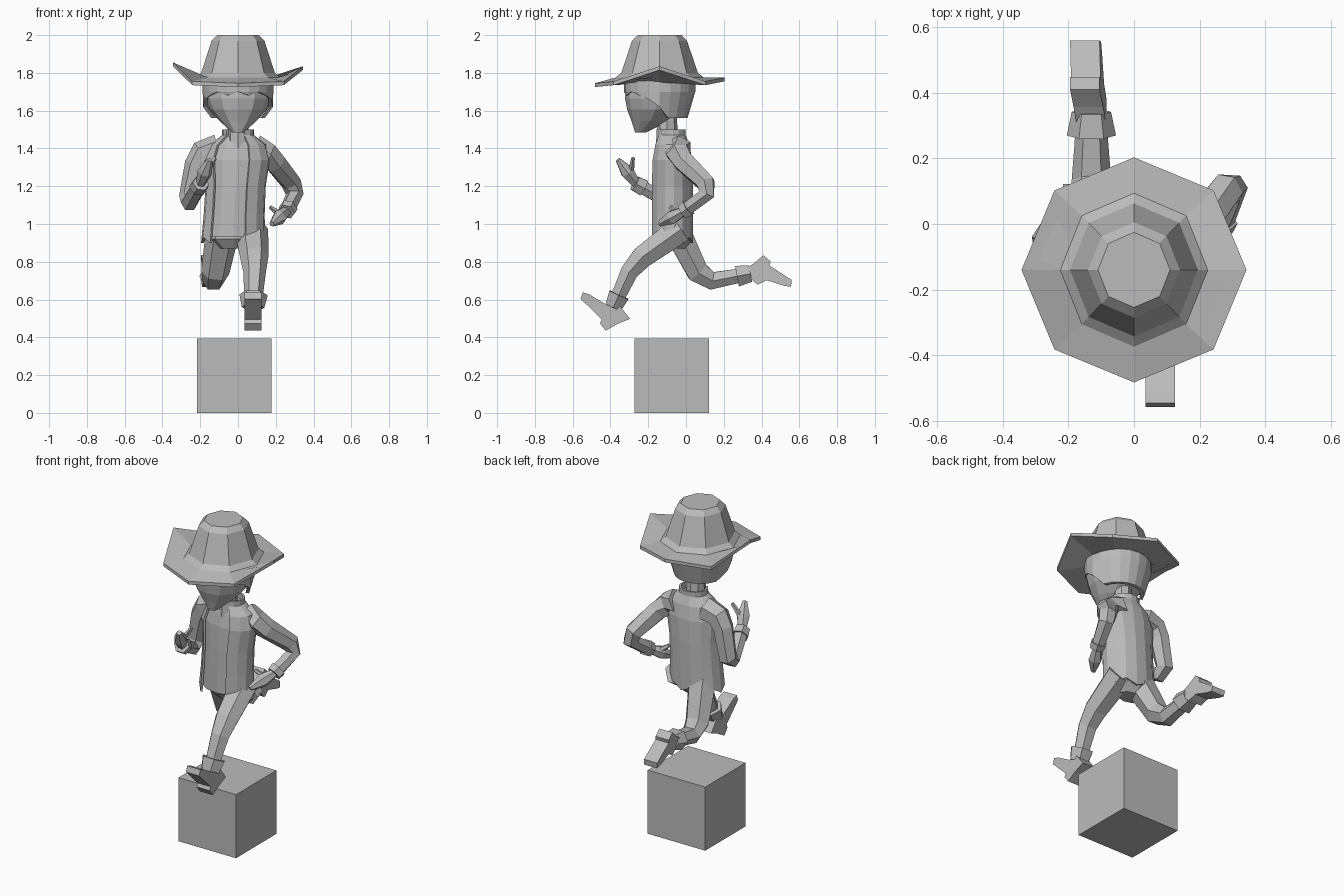
import bpy
import bmesh
from math import sin, cos, pi, tau
from mathutils import Vector

if "Cube" in bpy.data.objects:
    bpy.data.objects.remove(bpy.data.objects["Cube"], do_unlink=True)

grey = bpy.data.materials.new("plain_grey")
grey.use_nodes = True
grey.diffuse_color = (0.5, 0.5, 0.5, 1)
shader = grey.node_tree.nodes["Principled BSDF"]
shader.inputs["Base Color"].default_value = grey.diffuse_color


def finish(name, bm):
    bmesh.ops.recalc_face_normals(bm, faces=bm.faces)
    mesh = bpy.data.meshes.new(name)
    bm.to_mesh(mesh)
    bm.free()
    mesh.materials.append(grey)
    part = bpy.data.objects.new(name, mesh)
    bpy.context.collection.objects.link(part)
    return part


def loft(name, rings, closed=True, caps=True):
    """Skin a list of rings that have equal point counts."""
    bm = bmesh.new()
    rows = [[bm.verts.new(point) for point in ring] for ring in rings]
    count = len(rows[0])
    for lower, upper in zip(rows, rows[1:]):
        for i in range(count if closed else count - 1):
            j = (i + 1) % count
            bm.faces.new((lower[i], lower[j], upper[j], upper[i]))
    if caps:
        bm.faces.new(rows[0])
        bm.faces.new(rows[-1])
    return finish(name, bm)


def spread(start, end, steps):
    return [start + (end - start) * i / (steps - 1) for i in range(steps)]


def full_turn(sides):
    return [tau * i / sides for i in range(sides)]


def oval(center, width, depth, angles):
    return [Vector(center) + Vector((width * cos(a), depth * sin(a), 0)) for a in angles]


def limb(name, joints, start, end, flat=1.0, sides=6):
    """Tapered tube through the joints, each bend cut into two rings."""
    path = [joints[0]]
    for before, joint, after in zip(joints, joints[1:], joints[2:]):
        path += [joint.lerp(before, 0.2), joint.lerp(after, 0.2)]
    path.append(joints[-1])
    rings = []
    for i, (point, radius) in enumerate(zip(path, spread(start, end, len(path)))):
        ahead = path[min(i + 1, len(path) - 1)] - point
        behind = point - path[max(i - 1, 0)]
        along = (ahead.normalized() + behind.normalized()).normalized()
        across = (Vector((1, 0, 0)) - along * along.x).normalized()
        deep = along.cross(across) * flat
        rings.append([point + (across * cos(a) + deep * sin(a)) * radius
                      for a in full_turn(sides)])
    return loft(name, rings)


def arm(side, shoulder, elbow, wrist, finger, thumb):
    shoulder, elbow, wrist, finger, thumb = map(Vector, (shoulder, elbow, wrist, finger, thumb))
    chest = Vector((shoulder.x / 2, shoulder.y, 1.4))
    limb(side + "_sleeve", [chest, shoulder, elbow, wrist], 0.075, 0.04)
    limb(side + "_cuff", [elbow.lerp(wrist, 0.85), elbow.lerp(wrist, 1.05)], 0.05, 0.045)
    palm = wrist.lerp(finger, 0.5)
    limb(side + "_palm", [wrist, palm], 0.025, 0.04)
    limb(side + "_fingers", [palm, finger], 0.04, 0.015)
    limb(side + "_thumb", [wrist.lerp(palm, 0.7), thumb], 0.02, 0.01, sides=5)


def leg(side, hip, knee, ankle, heel, toe):
    hip, knee, ankle, heel, toe = map(Vector, (hip, knee, ankle, heel, toe))
    limb(side + "_leg", [hip, knee, ankle], 0.09, 0.045, flat=0.9)
    limb(side + "_boot_cuff", [knee.lerp(ankle, 0.75), knee.lerp(ankle, 1.05)], 0.075, 0.06, flat=0.85)
    # Boot outline, drawn along the sole and up towards the ankle
    sole = (toe - heel).normalized()
    rise = ankle - heel
    rise = (rise - sole * rise.dot(sole)).normalized()
    length = (toe - heel).length
    outline = [(0, 0), (0.05, 0), (0.06, 0.02), (length - 0.02, 0), (length, 0.03),
               (length - 0.03, 0.05), (0.1, 0.09), (0.08, 0.14), (-0.03, 0.14), (-0.01, 0.07)]
    loft(side + "_boot", [[heel + sole * a + rise * b + Vector((x, 0, 0)) for a, b in outline]
                          for x in (-0.045, 0.045)])


# Block under the runner
bm = bmesh.new()
bmesh.ops.create_cube(bm, size=0.393)
bmesh.ops.translate(bm, verts=bm.verts, vec=(-0.02, -0.075, 0.1965))
finish("block", bm)

# Hat: octagonal crown, brim bent up at the two sides
HEAD_Y = -0.14
octagon = full_turn(8)
brim = oval((0, HEAD_Y, 1.755), 0.343, 0.343, octagon)
for i, lift in ((0, 0.08), (2, 0.02), (4, 0.1), (6, -0.01)):
    brim[i].z += lift
hat = [oval((0, HEAD_Y, 1.75), 0.18, 0.18, octagon),
       [point - Vector((0, 0, 0.02)) for point in brim], brim]
for height, radius in ((1.775, 0.225), (1.8, 0.195), (1.97, 0.14), (2, 0.11)):
    hat.append(oval((0, HEAD_Y, height), radius, radius * 1.04, octagon))
loft("hat", hat)

# Head: narrow chin set forward, rounding out to the skull
head = []
for t in spread(0, 1, 6):
    radius = 0.03 + 0.148 * sin(min(1, t * 1.5) * pi / 2)
    head.append(oval((0, HEAD_Y - 0.1 * (1 - t) ** 3, 1.485 + 0.3 * t), radius, radius, full_turn(12)))
loft("head", head)

# Hair: ragged fringe in front, longer and tucked in at the back
around = full_turn(20)
hair = [oval((0, HEAD_Y, height), 0.187, 0.189, around) for height in (1.78, 1.7)]
hair += [oval((0, HEAD_Y, 1.68), width, width, around) for width in (0.185, 0.16)]
for row in hair[2:]:
    for i, angle in enumerate(around):
        if sin(angle) > 0.2:
            row[i].z = 1.56
            row[i].x *= 0.8
            row[i].y = HEAD_Y + (row[i].y - HEAD_Y) * 0.8
        elif sin(angle) > -0.35:
            row[i].z = 1.62 + 0.04 * (i % 2)
        else:
            row[i].z += 0.02 * (i % 2)
loft("hair", hair, caps=False)

# Neck
neck = [Vector((0, -0.1, height)) for height in (1.4, 1.6)]
limb("neck", neck, 0.06, 0.05, sides=8)

# Torso: shirt inside an open jacket with a ragged hem and standing collar
shirt, jacket = [], []
front = -pi / 2
jacket_angles = spread(front + 0.4, front + tau - 0.8, 13)
torso = ((0.93, 0.15, 0.1), (1.05, 0.142, 0.1), (1.2, 0.14, 0.1),
         (1.34, 0.155, 0.095), (1.42, 0.13, 0.08), (1.47, 0.065, 0.06))
for height, width, depth in torso:
    middle = (0.05 * (height - 1.45), -0.075, height)
    shirt.append(oval(middle, width, depth, full_turn(12)))
    jacket.append(oval(middle, width + 0.02, depth + 0.015, jacket_angles))
for point in jacket[0][::2]:
    point.z -= 0.03
jacket.append([point + Vector((0, 0, 0.03)) for point in jacket[-1]])
loft("shirt", shirt)
coat = loft("jacket", jacket, closed=False, caps=False)
coat.modifiers.new("thickness", "SOLIDIFY").thickness = 0.012

# Hips
loft("hips", [oval((-0.02, -0.06, height), width, width * 0.7, octagon)
              for height, width in ((0.87, 0.08), (0.92, 0.14), (1, 0.13))])

# Arms: left hand at the hip, right forearm raised in front
arm("left", (0.17, -0.04, 1.36), (0.31, 0.14, 1.18), (0.26, -0.01, 1.07),
    (0.18, -0.14, 1), (0.17, -0.08, 1.09))
arm("right", (-0.21, -0.05, 1.37), (-0.27, -0.04, 1.09), (-0.2, -0.26, 1.21),
    (-0.15, -0.36, 1.34), (-0.12, -0.28, 1.35))

# Legs: left reaching forward, right kicked back
leg("left", (0.07, -0.03, 0.97), (0.09, -0.28, 0.79), (0.08, -0.38, 0.57),
    (0.08, -0.425, 0.435), (0.08, -0.57, 0.62))
leg("right", (-0.08, -0.05, 0.97), (-0.13, 0.09, 0.69), (-0.13, 0.33, 0.735),
    (-0.15, 0.41, 0.835), (-0.15, 0.575, 0.69))
